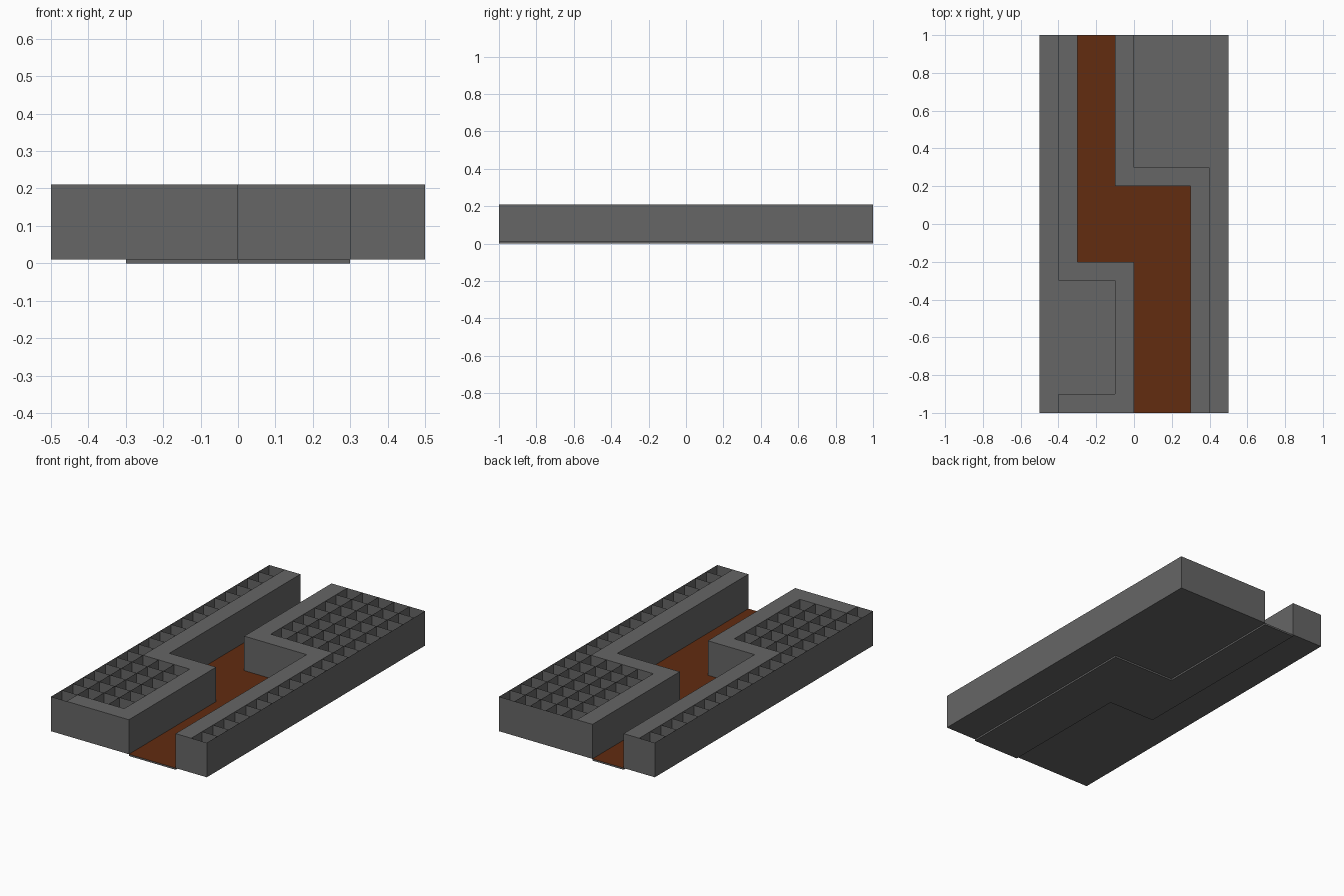
import bpy
import bmesh

cube = bpy.data.objects.get("Cube")
if cube:
    bpy.data.objects.remove(cube, do_unlink=True)

CELL, COLS, ROWS = 0.1, 10, 20
PLATE_TOP, BLOCK_TOP = 0.01, 0.21


def material(name, rgb):
    mat = bpy.data.materials.new(name)
    mat.use_nodes = True
    color = (*rgb, 1.0)
    mat.diffuse_color = color
    mat.node_tree.nodes["Principled BSDF"].inputs["Base Color"].default_value = color
    return mat


grey = material("stone grey", (0.133, 0.133, 0.133))
brown = material("earth brown", (0.122, 0.025, 0.005))


def channel_span(row):
    """First and end column of the channel in a row of cells."""
    if row < 8:
        return 5, 8
    return (2, 8) if row < 12 else (2, 4)


channel = {(i, j) for j in range(ROWS) for i in range(*channel_span(j))}
right_cells = {(i, j) for j in range(ROWS) for i in range(channel_span(j)[0])}
left_cells = {(i, j) for j in range(ROWS) for i in range(channel_span(j)[1], COLS)}

# Capped cells line the channel, plus the front end of the wide right block
rim = {(i + a, j + b) for i, j in channel for a in (-1, 0, 1) for b in (-1, 0, 1)}
rim |= {(i, 0) for i in range(1, 5)}

# Corners of each side of a cell, in order for outward normals
SIDES = {
    (1, 0): ((1, 0), (1, 1)),
    (-1, 0): ((0, 1), (0, 0)),
    (0, 1): ((1, 1), (0, 1)),
    (0, -1): ((0, 0), (1, 0)),
}
SQUARE = ((0, 0), (1, 0), (1, 1), (0, 1))


def build_cells(name, cells, capped, bottom, top, cap_index=0):
    bm = bmesh.new()
    made = {}

    def vert(i, j, z):
        key = (i, j, z)
        if key not in made:
            made[key] = bm.verts.new(((i - COLS / 2) * CELL, (j - ROWS / 2) * CELL, z))
        return made[key]

    for i, j in sorted(cells):
        # floor and cap
        bm.faces.new([vert(i + a, j + b, bottom) for a, b in reversed(SQUARE)])
        if (i, j) in capped:
            cap = bm.faces.new([vert(i + a, j + b, top) for a, b in SQUARE])
            cap.material_index = cap_index
        # outer walls, and single dividers beside open cells
        for (dx, dy), ((a, b), (c, d)) in SIDES.items():
            other = (i + dx, j + dy)
            outer = other not in cells
            divider = dx + dy > 0 and not {(i, j), other} <= capped
            if outer or divider:
                bm.faces.new([vert(i + a, j + b, bottom), vert(i + c, j + d, bottom),
                              vert(i + c, j + d, top), vert(i + a, j + b, top)])
    mesh = bpy.data.meshes.new(name)
    bm.to_mesh(mesh)
    bm.free()
    mesh.materials.append(grey)
    if cap_index:
        mesh.materials.append(brown)
    obj = bpy.data.objects.new(name, mesh)
    bpy.context.collection.objects.link(obj)
    return obj


# Two walls of hollow cells either side of the winding path
build_cells("right_block", right_cells, rim, PLATE_TOP, BLOCK_TOP)
build_cells("left_block", left_cells, rim, PLATE_TOP, BLOCK_TOP)

# Thin path plate with a brown upper surface
build_cells("path_plate", channel, channel, 0.0, PLATE_TOP, cap_index=1)
